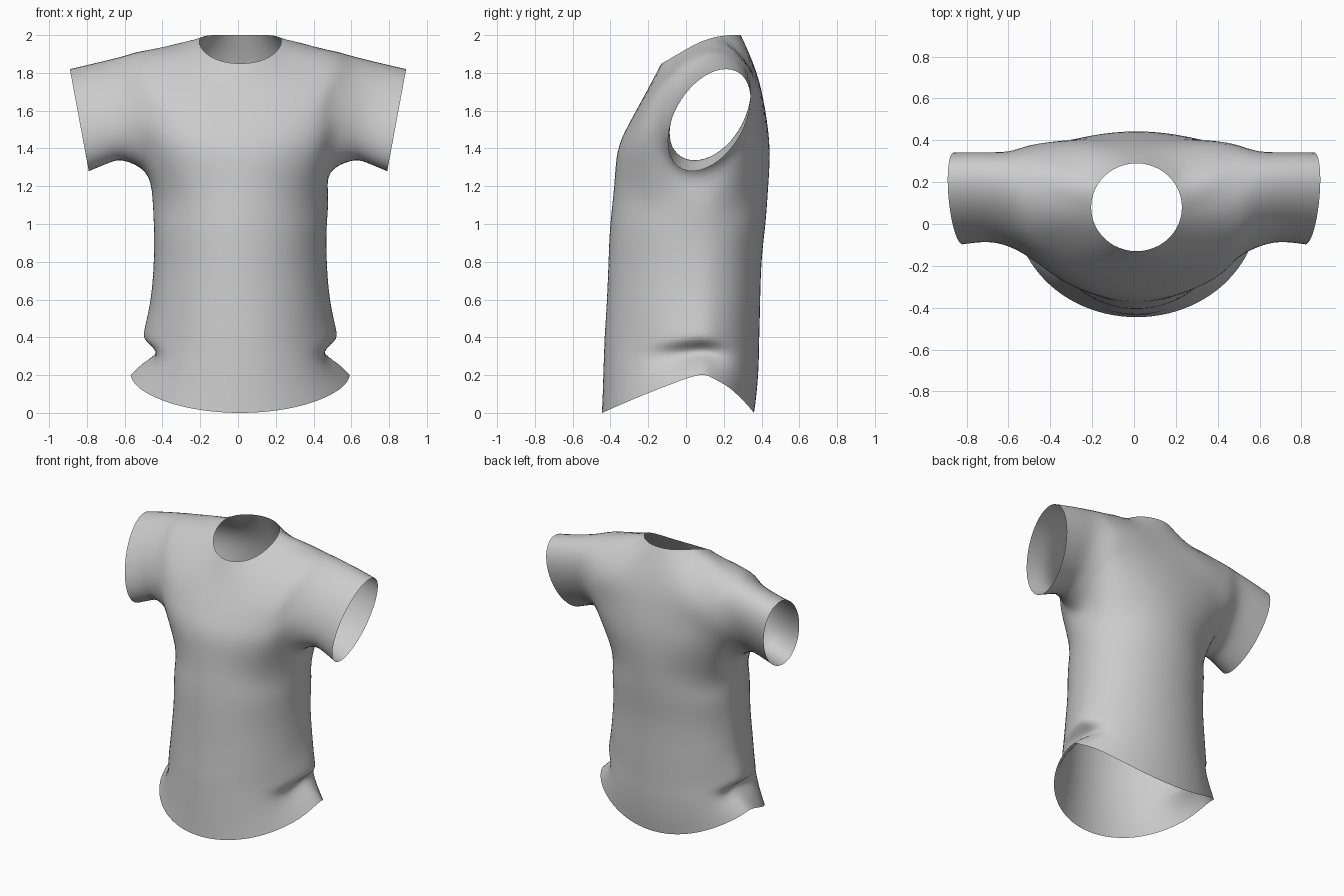
import bpy, bmesh
from math import sin, cos, radians
from mathutils import Vector

cube = bpy.data.objects.get("Cube")
if cube:
    bpy.data.objects.remove(cube, do_unlink=True)

fabric = bpy.data.materials.new("grey_fabric")
fabric.use_nodes = True
GREY = (0.6, 0.6, 0.6, 1)
fabric.diffuse_color = GREY
fabric.node_tree.nodes["Principled BSDF"].inputs["Base Color"].default_value = GREY

SHIFT = 0.012   # body sits slightly off centre
SIDE_Y = 0.07   # depth of the side seam

# Sleeve sections from armhole to cuff: x, x tilt, y, z, y radius, z radius, shear
SLEEVE = {
    4: (.5, .01, .108, 1.593, .26, .322, .06),
    5: (.6, .0, .12, 1.612, .215, .278, .075),
    6: (.71, .03, .128, 1.59, .197, .265, .085),
    7: (.84, .05, .122, 1.55, .2, .27, .09),
}
# Centre line of the chest and upper back: (y, z) for each row
CENTRE = {0: (-.362, 1.38), 1: (-.307, 1.52), 2: (-.22, 1.68),
          6: (.37, 1.81), 7: (.418, 1.61), 8: (.442, 1.4)}
NECK_Z = {-90: 1.85, -60: 1.865, -30: 1.91, 0: 1.965, 30: 1.995, 60: 2, 90: 2}
# Body rings downward: z at front and back, z at sides, half width, side pinch,
# front y, back y
BODY = [
    (1.2, 1.14, .465, 0, -.38, .435),
    (1.0, .98, .457, 0, -.4, .42),
    (.8, .8, .458, 0, -.41, .4),
    (.57, .6, .475, 0, -.42, .392),
    (.41, .45, .485, .02, -.43, .388),
    (.33, .38, .497, 0, -.433, .386),
    (.25, .325, .515, -.07, -.436, .384),
    (.12, .265, .545, -.035, -.44, .375),
    (0, .2, .58, 0, -.445, .36),
]


def sleeve_point(c, j):
    x, tilt, y, z, ry, rz, shear = SLEEVE[c]
    a = radians(210 - 30 * j)
    return Vector((x + tilt * sin(a), y + ry * cos(a) + shear * sin(a), z + rz * sin(a)))


def neck_point(c, j):
    deg = {3: -90 + 30 * c, 4: 0, 5: 90 - 30 * c}[j]
    a = radians(deg)
    return Vector((.217 * cos(a), .08 + .21 * sin(a), NECK_Z[deg]))


def upper_point(c, j):
    """Column c runs outward from the centre, row j runs over the shoulder."""
    if c >= 4:
        return sleeve_point(c, j)
    if j in (3, 4, 5):
        if c == 3:
            return (neck_point(2, j) + sleeve_point(4, j)) / 2
        return neck_point(c, j)
    a = radians(15 * c)
    centre, seam = Vector((0, *CENTRE[j])), sleeve_point(4, j)
    p = centre.lerp(seam, (1 - cos(a)) * 2)
    p.x = seam.x * sin(a) / sin(radians(60))
    return p


def body_point(ring, k):
    z_mid, z_side, w, pinch, front, back = ring
    a = radians(15 * k)
    t = abs(cos(a))
    edge, power = (front, 1.15) if cos(a) > 0 else (back, 1.8)
    return Vector(((w + pinch * sin(a) ** 8) * sin(a) + SHIFT,
                   SIDE_Y + (edge - SIDE_Y) * t,
                   z_side + (z_mid - z_side) * t ** power))


def armhole_key(k):
    """Upper vertex that body column k hangs from."""
    if k <= 4:
        return (k, 0)
    if k <= 7:
        return (4, 16 - k)
    if k <= 16:
        return (12 - k, 8)
    if k <= 19:
        return (-4, k - 8)
    return (k - 24, 0)


def limit_position(v, pos):
    """Where a subdivided surface would place a cage vertex."""
    p = pos[v]
    if v.is_boundary:
        ends = [pos[e.other_vert(v)] for e in v.link_edges if e.is_boundary]
        return (p * 4 + ends[0] + ends[1]) / 6
    n = len(v.link_edges)
    total = p * n * n
    for e in v.link_edges:
        total = total + pos[e.other_vert(v)] * 4
    for f in v.link_faces:
        far = [u for u in f.verts if u != v and
               not any(e.other_vert(v) == u for e in v.link_edges)]
        total = total + pos[far[0]]
    return total / (n * (n + 5))


bm = bmesh.new()

# Shoulders, chest and sleeves, with the neck left open
upper = {}
for c in range(-7, 8):
    for j in range(12 if abs(c) >= 4 else 9):
        if j == 4 and abs(c) < 2:
            continue
        p = upper_point(abs(c), j)
        if c < 0:
            p.x = -p.x
        if abs(c) < 4:
            p.x += SHIFT
        upper[c, j] = bm.verts.new(p)
for c in range(-7, 7):
    for j in range(12):
        keys = [(c, j), (c + 1, j), (c + 1, (j + 1) % 12), (c, (j + 1) % 12)]
        if all(k in upper for k in keys):
            bm.faces.new([upper[k] for k in keys])

# Body tube down to the curved hem
above = [upper[armhole_key(k)] for k in range(24)]
for ring in BODY:
    below = [bm.verts.new(body_point(ring, k)) for k in range(24)]
    for k in range(24):
        n = (k + 1) % 24
        bm.faces.new([above[k], below[k], below[n], above[n]])
    above = below

# Adjust the cage so the smoothed cloth passes through the chosen points
target = {v: v.co.copy() for v in bm.verts}
pos = {v: v.co.copy() for v in bm.verts}
for step in range(12):
    pos = {v: pos[v] + (target[v] - limit_position(v, pos)) * .9 for v in bm.verts}
for v in bm.verts:
    v.co = pos[v]

bmesh.ops.recalc_face_normals(bm, faces=bm.faces[:])
mesh = bpy.data.meshes.new("shirt")
bm.to_mesh(mesh)
bm.free()
mesh.materials.append(fabric)
for poly in mesh.polygons:
    poly.use_smooth = True
shirt = bpy.data.objects.new("shirt", mesh)
bpy.context.collection.objects.link(shirt)
smooth = shirt.modifiers.new("smooth_cloth", 'SUBSURF')
smooth.levels = smooth.render_levels = 2
